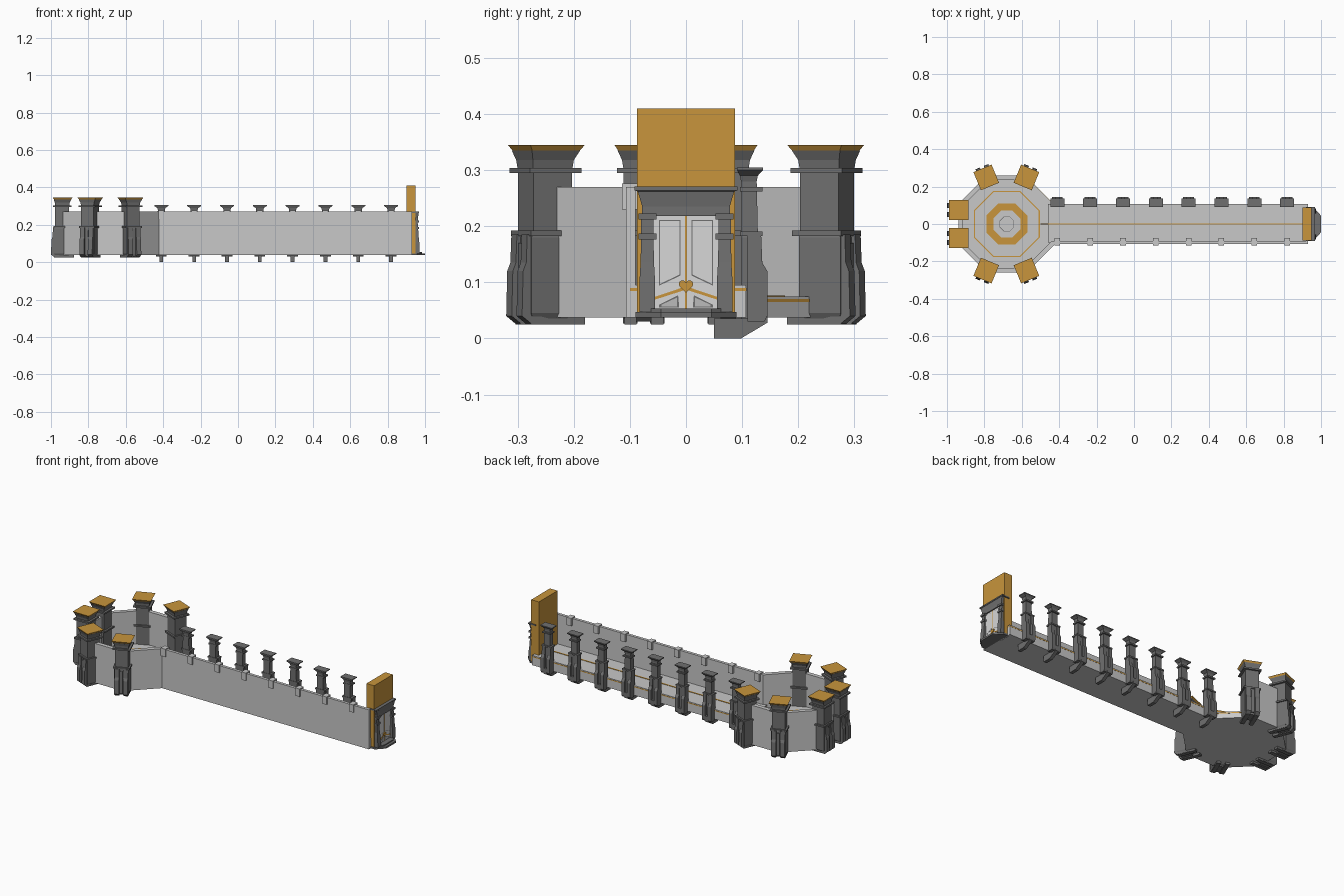
import bpy, bmesh
from math import sin, cos, pi, radians
from mathutils import Matrix, Vector

if "Cube" in bpy.data.objects:
    bpy.data.objects.remove(bpy.data.objects["Cube"])


def material(name, rgb):
    m = bpy.data.materials.new(name)
    m.use_nodes = True
    m.diffuse_color = (*rgb, 1)
    m.node_tree.nodes["Principled BSDF"].inputs["Base Color"].default_value = (*rgb, 1)
    return m


STONE = material("light stone", (.58, .58, .58))
DARK = material("dark stone", (.16, .16, .16))
GOLD = material("gold", (.58, .3, .045))
WHITE = material("door white", (.68, .68, .68))
PANEL = material("panel grey", (.5, .5, .5))


def finish(name, bm, mat, matrix=None):
    bmesh.ops.recalc_face_normals(bm, faces=bm.faces)
    mesh = bpy.data.meshes.new(name)
    bm.to_mesh(mesh)
    bm.free()
    mesh.materials.append(mat)
    ob = bpy.data.objects.new(name, mesh)
    bpy.context.collection.objects.link(ob)
    if matrix:
        ob.matrix_world = matrix
    return ob


def prism(name, pts, a, b, mat, axis="z", matrix=None):
    """Extrude a flat outline along an axis from a to b."""
    place = {"z": lambda p, q, h: (p, q, h),
             "x": lambda p, q, h: (h, p, q),
             "y": lambda p, q, h: (p, h, q)}[axis]
    bm = bmesh.new()
    low, high = ([bm.verts.new(place(p, q, h)) for p, q in pts] for h in (a, b))
    bm.faces.new(low)
    bm.faces.new(high)
    for i in range(len(pts)):
        j = (i + 1) % len(pts)
        bm.faces.new((low[i], low[j], high[j], high[i]))
    return finish(name, bm, mat, matrix)


def box(name, x0, x1, y0, y1, z0, z1, mat, matrix=None):
    return prism(name, [(x0, y0), (x1, y0), (x1, y1), (x0, y1)], z0, z1, mat, "z", matrix)


def loft(name, rows, mat, matrix=None):
    """Stack rectangles given as height, inner, outer, half width."""
    bm = bmesh.new()
    rings = [[bm.verts.new(c) for c in ((i, -w, z), (o, -w, z), (o, w, z), (i, w, z))]
             for z, i, o, w in rows]
    bm.faces.new(rings[0])
    bm.faces.new(rings[-1])
    for r, s in zip(rings, rings[1:]):
        for k in range(4):
            n = (k + 1) % 4
            bm.faces.new((r[k], r[n], s[n], s[k]))
    return finish(name, bm, mat, matrix)


CX = -.68


def octagon(r):
    return [(CX + r * cos(pi / 8 + k * pi / 4), r * sin(pi / 8 + k * pi / 4)) for k in range(8)]


def ring(name, r0, r1, z0, z1, mat):
    bm = bmesh.new()
    loops = [[bm.verts.new((x, y, z)) for x, y in octagon(r)]
             for r, z in ((r0, z0), (r1, z0), (r1, z1), (r0, z1))]
    for a, b in zip(loops, loops[1:] + loops[:1]):
        for k in range(8):
            n = (k + 1) % 8
            bm.faces.new((a[k], a[n], b[n], b[k]))
    return finish(name, bm, mat)


# Rotunda floor with gold edge band and inlays
prism("rotunda_base", octagon(.272), .037, .065, STONE)
prism("rotunda_edge_band", octagon(.273), .065, .07, GOLD)
prism("rotunda_floor", octagon(.272), .07, .075, STONE)
ring("floor_ring_wide", .078, .119, .073, .077, GOLD)
ring("floor_ring_thin", .184, .191, .073, .077, GOLD)
ring("floor_ring_small", .04, .043, .073, .077, DARK)

# Corridor floor with gold edge band and centre line
box("corridor_base", -.46, .93, -.1, .107, .037, .085, STONE)
box("corridor_edge_band", -.455, .93, -.1, .108, .085, .09, GOLD)
box("corridor_floor", -.46, .93, -.1, .107, .09, .095, STONE)
box("corridor_centre_line", -.5, .91, -.004, .004, .073, .097, GOLD)

# Wall around the rotunda, continuing along the front of the corridor
outer, inner = octagon(.28), octagon(.254)
outline = outer[1:] + [(.93, -.107), (.93, -.09), (-.44, -.09)] + inner[6:0:-1]
prism("long_wall", outline, .037, .27, STONE)


# Rotunda columns: local x points outward
def rotunda_column(x, y, angle):
    m = Matrix.Translation((x, y, 0)) @ Matrix.Rotation(angle, 4, "Z")
    loft("column_shaft", [(.03, -.02, .04, .032), (.045, -.035, .045, .04),
                          (.18, -.035, .045, .04), (.19, -.035, .04, .036),
                          (.3, -.035, .04, .036), (.318, -.037, .042, .039),
                          (.335, -.046, .047, .047)], DARK, m)
    for z, g in ((.183, .046), (.295, .048)):
        box("column_band", -g, g + .003, -g, g, z, z + .009, DARK, m)
    loft("column_cap", [(.335, -.046, .046, .046), (.345, -.0525, .0525, .0525)], GOLD, m)
    for side in (-1, 1):
        n = m @ Matrix.Translation((0, side * .024, 0))
        loft("column_buttress", [(.027, -.03, .045, .013), (.04, .03, .062, .013),
                                 (.12, .03, .06, .013), (.135, .03, .054, .013),
                                 (.185, .03, .052, .013)], DARK, n)
        box("column_foot", -.06, .045, -.011, .011, .025, .038, DARK, n)
    box("column_inset_rib", .04, .05, -.008, .008, .04, .17, DARK, m)


for s in (-1, 1):
    rotunda_column(-.9375, s * .075, pi)
    rotunda_column(-.79, s * .249, s * radians(112.5))
    rotunda_column(-.575, s * .249, s * radians(67.5))


# Corridor columns on the back, with matching clips on the front wall
def corridor_column(x):
    m = Matrix.Translation((x, .1, 0)) @ Matrix.Rotation(pi / 2, 4, "Z")
    loft("side_column_shaft", [(.035, -.002, .03, .026), (.18, -.002, .03, .026),
                               (.19, -.002, .028, .02), (.28, -.002, .026, .019),
                               (.29, -.004, .028, .022), (.3, -.009, .037, .0375),
                               (.305, -.009, .037, .0375)], DARK, m)
    for z, w in ((.183, .031), (.262, .026)):
        box("side_column_band", -.004, .036, -w, w, z, z + .008, DARK, m)
    for side in (-1, 1):
        n = m @ Matrix.Translation((0, side * .019, 0))
        loft("side_column_buttress", [(.03, .01, .04, .01), (.04, .01, .045, .01),
                                      (.12, .01, .045, .01), (.135, .01, .036, .01),
                                      (.183, .01, .034, .01)], DARK, n)
    prism("side_column_bracket", [(.05, 0), (.098, 0), (.145, .028), (.145, .06),
                                  (.108, .06), (.108, .036), (.05, .036)],
          x - .01, x + .01, DARK, "x")
    box("wall_clip", x - .015, x + .015, -.114, -.076, .23, .276, STONE)


for i in range(8):
    corridor_column(-.41 + i * .1755)

# Gold slab behind the door
box("gold_end_slab", .9, .95, -.087, .087, .04, .41, GOLD)

# Entrance: step, white doors, dark frame
prism("door_step", [(.92, -.09), (.957, -.09), (1, -.045), (1, .045), (.957, .09), (.92, .09)],
      .037, .047, DARK)
prism("door_sill", [(.93, -.078), (.96, -.078), (.985, -.045), (.985, .045), (.96, .078), (.93, .078)],
      .047, .053, DARK)
box("door_leaves", .94, .955, -.058, .058, .05, .222, WHITE)
box("door_centre_line", .95, .957, -.0015, .0015, .05, .222, GOLD)
loft("door_lintel", [(.218, .92, .962, .078), (.235, .92, .962, .078),
                     (.262, .92, .966, .086), (.264, .92, .968, .092),
                     (.271, .92, .968, .092)], DARK)
for s in (-1, 1):
    def leaf(name, pts, x1, mat):
        prism(name, [(s * y, z) for y, z in pts], .95, x1, mat, "x")
    leaf("door_upper_panel", [(.01, .112), (.048, .094), (.048, .211), (.01, .211)], .9555, DARK)
    leaf("door_upper_inset", [(.0115, .114), (.0465, .097), (.0465, .2095), (.0115, .2095)], .956, WHITE)
    leaf("door_lower_panel", [(.012, .055), (.048, .055), (.048, .06), (.014, .077)], .9555, DARK)
    leaf("door_lower_inset", [(.016, .057), (.044, .057), (.044, .06), (.016, .073)], .956, PANEL)
    leaf("door_gold_chevron", [(0, .087), (.056, .069), (.056, .074), (0, .093)], .957, GOLD)
    m = Matrix.Translation((0, s * .069, 0))
    loft("door_jamb", [(.047, .93, .972, .014), (.1, .93, .97, .014), (.135, .93, .966, .012),
                       (.18, .93, .963, .011), (.222, .93, .96, .011)], DARK, m)
    for z in (.176, .212):
        box("door_jamb_band", .93, .968, -.016, .016, z, z + .011, DARK, m)

# Heart ornament on the doors
heart = []
for i in range(24):
    t = 2 * pi * i / 24
    heart.append((.0008 * 16 * sin(t) ** 3,
                  .094 + .0008 * (13 * cos(t) - 5 * cos(2 * t) - 2 * cos(3 * t) - cos(4 * t))))
prism("door_heart", heart, .95, .96, GOLD, "x")
